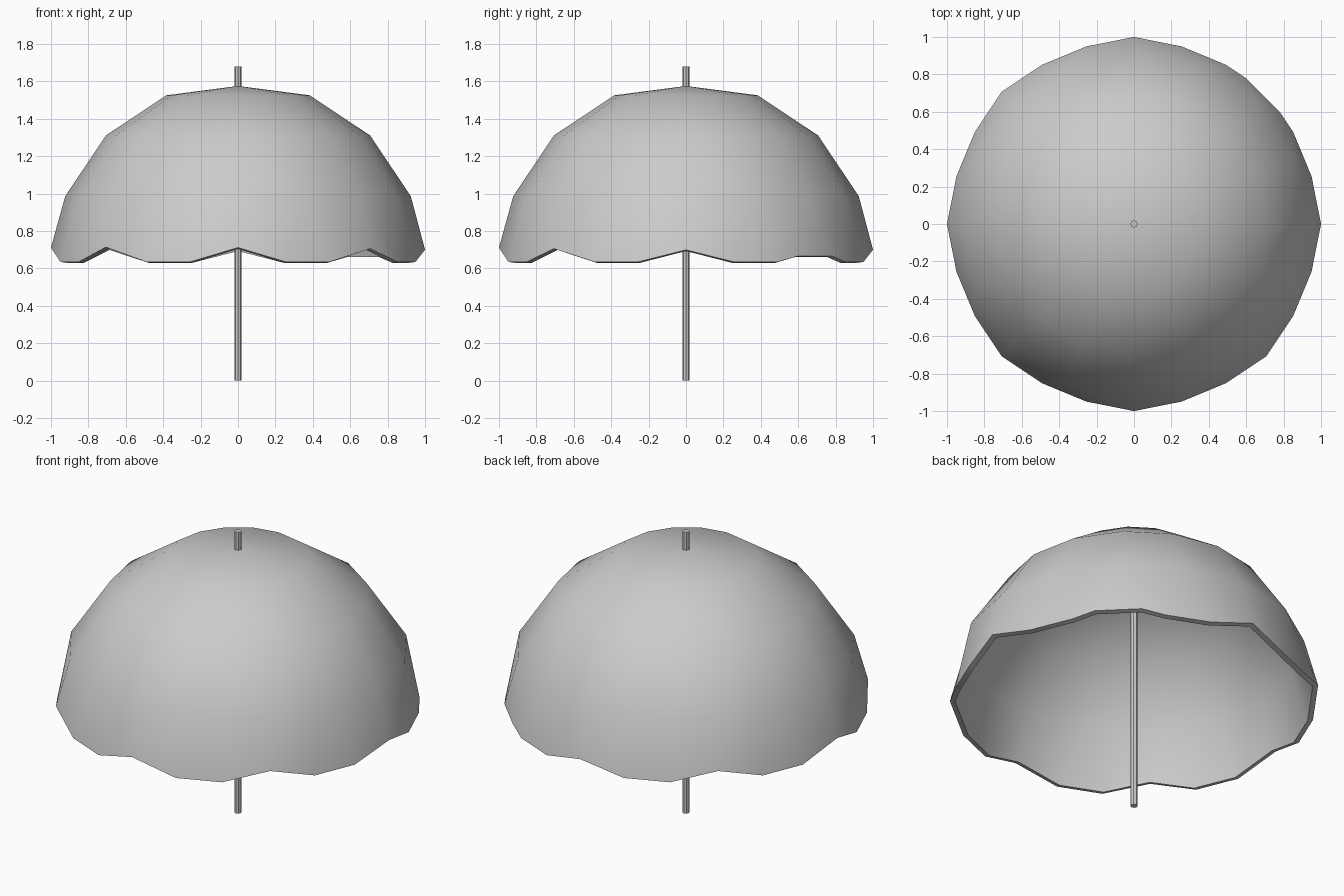
import bpy
import bmesh
from math import cos, sin, radians

cube = bpy.data.objects.get("Cube")
if cube:
    bpy.data.objects.remove(cube, do_unlink=True)

# One neutral grey for fabric and pole
grey = bpy.data.materials.new("neutral_grey")
grey.use_nodes = True
colour = (0.6, 0.6, 0.6, 1)
grey.diffuse_color = colour
grey.node_tree.nodes["Principled BSDF"].inputs["Base Color"].default_value = colour


def finish(bm, name):
    mesh = bpy.data.meshes.new(name)
    bmesh.ops.recalc_face_normals(bm, faces=bm.faces)
    bm.to_mesh(mesh)
    bm.free()
    mesh.materials.append(grey)
    obj = bpy.data.objects.new(name, mesh)
    bpy.context.collection.objects.link(obj)
    return obj


def activate(obj):
    bpy.ops.object.select_all(action='DESELECT')
    obj.select_set(True)
    bpy.context.view_layer.objects.active = obj


# Canopy dome: apex fan and rings of sixteen
bm = bmesh.new()


def polar(radius, degrees, z):
    a = radians(degrees)
    return bm.verts.new((radius * cos(a), radius * sin(a), z))


SEGMENTS, PANELS = 16, 8
profile = [(0.383, 1.525), (0.707, 1.31), (0.924, 0.985)]
apex = bm.verts.new((0, 0, 1.575))
rings = [[polar(r, i * 360 / SEGMENTS, z) for i in range(SEGMENTS)] for r, z in profile]
for i in range(SEGMENTS):
    j = (i + 1) % SEGMENTS
    bm.faces.new((apex, rings[0][i], rings[0][j]))
    for upper, lower in zip(rings, rings[1:]):
        bm.faces.new((upper[i], lower[i], lower[j], upper[j]))

# Scalloped hem: a raised tip at each rib, two low points per panel
lows = [[polar(0.983, p * 45 + a, 0.635) for a in (15, 30)] for p in range(PANELS)]
tips = []
for p in range(PANELS):
    before, after = lows[p - 1][1], lows[p][0]
    a = radians(p * 45)
    tip = polar(1, p * 45, 0.705 - 0.006 * (cos(a) + sin(a)))
    if p == 1:
        # The back left tip is clipped off halfway down its edges
        left = bm.verts.new((before.co + tip.co) / 2)
        right = bm.verts.new((after.co + tip.co) / 2)
        bm.verts.remove(tip)
        bm.faces.new((rings[-1][2 * p], left, right))
        tips.append((left, right))
    else:
        tips.append((tip, tip))
for p in range(PANELS):
    q = (p + 1) % PANELS
    rib, middle, next_rib = (rings[-1][i % SEGMENTS] for i in (2 * p, 2 * p + 1, 2 * p + 2))
    first, second = lows[p]
    bm.faces.new((rib, tips[p][1], first, middle))
    bm.faces.new((middle, first, second))
    bm.faces.new((middle, second, tips[q][0], next_rib))
canopy = finish(bm, "canopy")

# Fabric thickness, inward
shell = canopy.modifiers.new("thickness", 'SOLIDIFY')
shell.thickness = 0.03
shell.offset = -1
activate(canopy)
bpy.ops.object.modifier_apply(modifier=shell.name)
bpy.ops.object.shade_smooth_by_angle(angle=radians(40))

# Straight pole through the apex
bm = bmesh.new()
bmesh.ops.create_cone(bm, cap_ends=True, segments=8, radius1=0.02, radius2=0.02, depth=1.68)
bmesh.ops.translate(bm, verts=bm.verts, vec=(0, 0, 0.84))
finish(bm, "pole")
